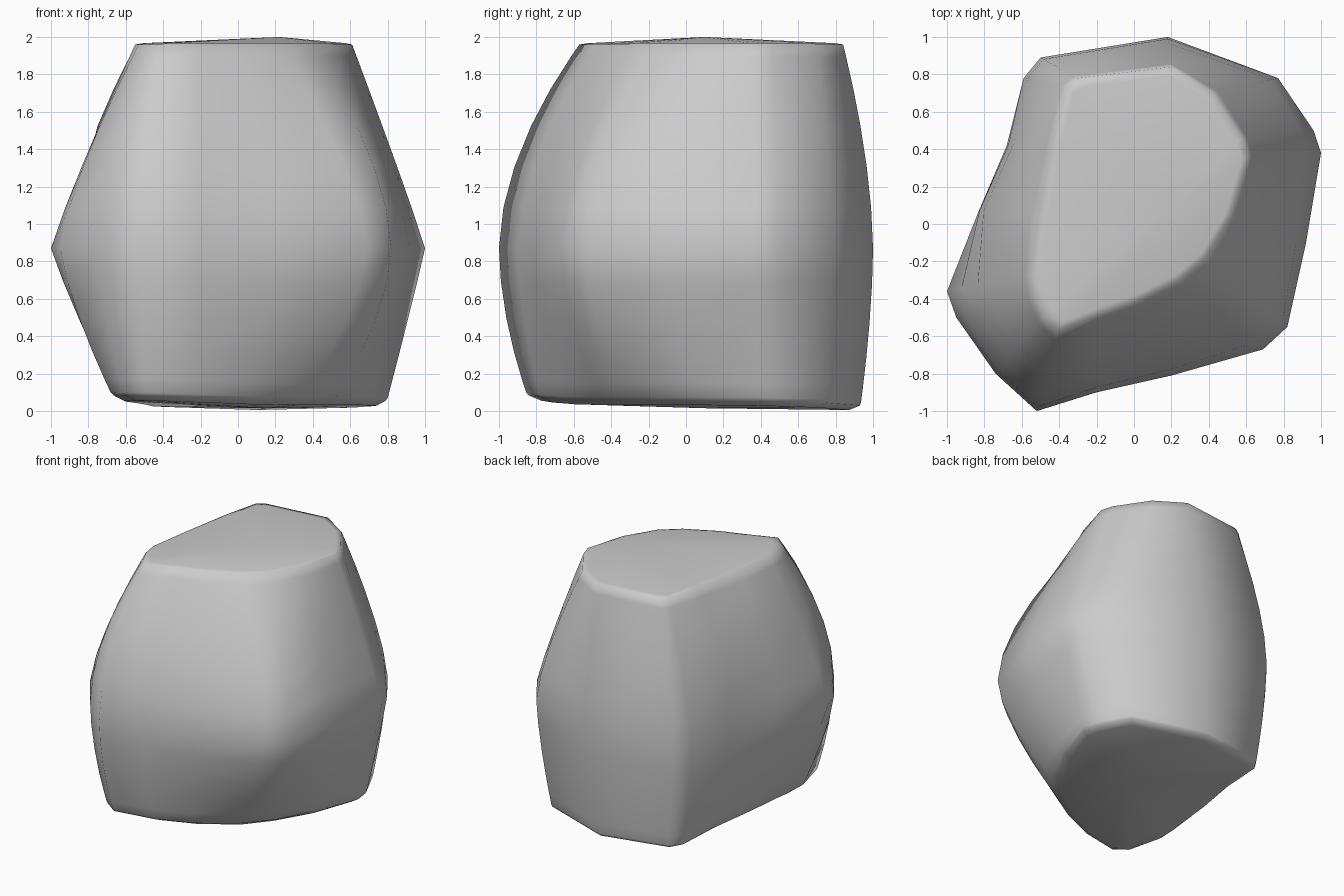
import bpy, bmesh

if "Cube" in bpy.data.objects:
    bpy.data.objects.remove(bpy.data.objects["Cube"])

# Vertical ridges of the boulder: waist x,y / top x,y / bottom x,y / bulge
RIDGES = [
    (-.52, -1.0, -.41, -.57, -.50, -.84, 1.8),
    (-.20, -.90, -.20, -.49, -.20, -.77, 1.7),
    (.20, -.81, .00, -.42, .05, -.65, 1.6),
    (.69, -.67, .24, -.30, .33, -.46, 1.45),
    (.82, -.55, .38, -.18, .50, -.26, 1.7),
    (.92, -.10, .52, .05, .67, .03, 1.3),
    (1.0, .38, .61, .36, .79, .38, 1.05),
    (.96, .50, .58, .46, .77, .50, 1.1),
    (.77, .78, .42, .70, .65, .75, 1.4),
    (.18, 1.0, .20, .84, .10, .93, 1.7),
    (-.50, .89, -.30, .78, -.44, .84, 1.6),
    (-.59, .78, -.36, .74, -.50, .75, 1.5),
    (-.68, .42, -.43, .45, -.53, .40, 2.2),
    (-.83, .07, -.50, .05, -.58, .05, 2.8),
    (-1.0, -.36, -.55, -.28, -.65, -.35, 1.1),
    (-.95, -.50, -.53, -.40, -.66, -.50, 1.35),
    (-.74, -.80, -.48, -.50, -.60, -.77, 1.8),
]
WAIST = 0.87
bm = bmesh.new()


def foot_z(x, y):
    return max(0, .02 - .02 * y + .03 * abs(x - .2))


def ring(u, top):
    """Cross-section at fraction u from the waist to the top or bottom."""
    verts = []
    for mx, my, tx, ty, bx, by, p in RIDGES:
        ex, ey = (tx, ty) if top else (bx, by)
        t = min(u, 1) ** p
        ez = 1.96 if top else foot_z(ex, ey)
        verts.append(bm.verts.new((mx + (ex - mx) * t, my + (ey - my) * t,
                                   WAIST + (ez - WAIST) * u)))
    return verts


def inset(loop, centre, k, z=None):
    """Ring shrunk towards the centre of a cap."""
    out = []
    for v in loop:
        x = centre[0] + (v.co.x - centre[0]) * k
        y = centre[1] + (v.co.y - centre[1]) * k
        out.append(bm.verts.new((x, y, foot_z(x, y) if z is None else z)))
    return out


# Stack of cross-sections with small rounded rims at both ends
low = [ring(u, False) for u in (.95, .86, .68, .46, .22)]
high = [ring(u, True) for u in (.2, .4, .6, .78, .94)]
foot = ring(1, False)
crown = ring(1, True)
for v in foot:
    v.co.z += .025
foot_in = inset(foot, (.1, .1), .93)
crown_in = inset(crown, (.1, .15), .93, 1.967)
rings = [foot_in, foot] + low + [ring(0, True)] + high + [crown, crown_in]
n = len(RIDGES)
for a, b in zip(rings, rings[1:]):
    for i in range(n):
        j = (i + 1) % n
        bm.faces.new((a[i], a[j], b[j], b[i]))

# Slightly domed crown and nearly flat underside
peak = bm.verts.new((.22, .1, 2.0))
base = bm.verts.new((.15, .1, .015))
for i in range(n):
    j = (i + 1) % n
    bm.faces.new((crown_in[i], crown_in[j], peak))
    bm.faces.new((foot_in[j], foot_in[i], base))

bmesh.ops.recalc_face_normals(bm, faces=bm.faces)
mesh = bpy.data.meshes.new("boulder")
bm.to_mesh(mesh)
bm.free()
boulder = bpy.data.objects.new("boulder", mesh)
bpy.context.collection.objects.link(boulder)
for f in mesh.polygons:
    f.use_smooth = True
